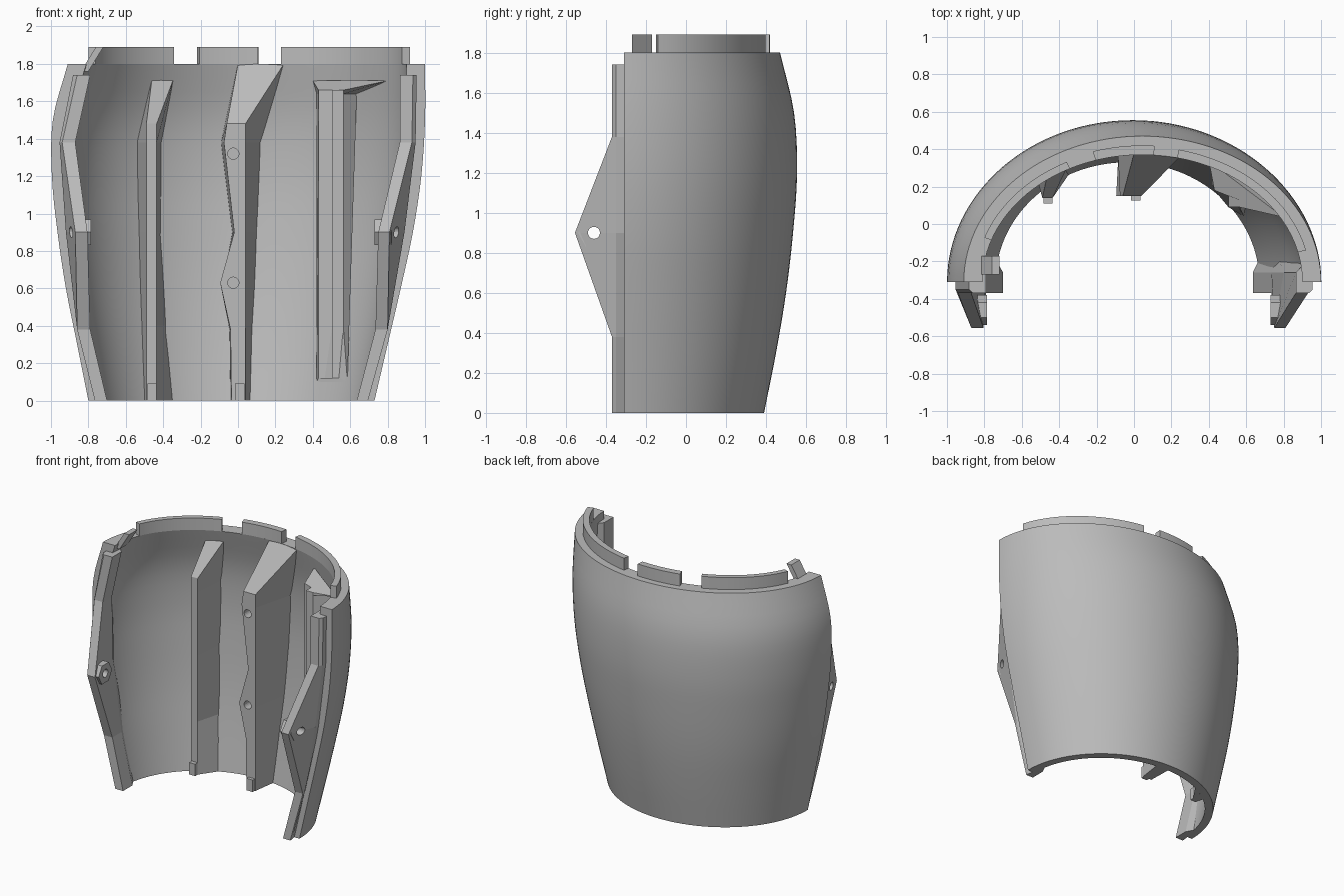
import bpy, bmesh, math

cube = bpy.data.objects.get("Cube")
if cube:
    bpy.data.objects.remove(cube, do_unlink=True)

grey = bpy.data.materials.new("plain grey")
grey.use_nodes = True
GREY = (0.5, 0.5, 0.5, 1)
grey.diffuse_color = GREY
grey.node_tree.nodes["Principled BSDF"].inputs["Base Color"].default_value = GREY

EDGE_Y = -0.31   # straight front edge of the shell
TOP = 1.8
STEP = 0.3
# Shell outline every STEP in height: right reach, left reach, back reach
OUTLINE = [(-.80, .73, .39), (-.86, .80, .45), (-.92, .87, .50), (-.965, .935, .535),
           (-.995, .98, .555), (-.99, 1.0, .54), (-.91, 1.0, .47)]


def outline(z):
    """Smoothly interpolated outline at height z."""
    t = min(max(z, 0), TOP) / STEP
    i = min(int(t), len(OUTLINE) - 2)
    f = t - i
    p1, p2 = OUTLINE[i], OUTLINE[i + 1]
    p0 = OUTLINE[i - 1] if i else [2 * a - b for a, b in zip(p1, p2)]
    p3 = OUTLINE[i + 2] if i + 2 < len(OUTLINE) else [2 * b - a for a, b in zip(p1, p2)]
    return [b + f / 2 * (c - a + f * (2 * a - 5 * b + 4 * c - d + f * (3 * (b - c) + d - a)))
            for a, b, c, d in zip(p0, p1, p2, p3)]


def thickness(z):
    return 0.06 + 0.04 * min(z, TOP) / TOP


def wall(angle, z, inset):
    """Point on the shell wall, moved inward by inset."""
    left, right, back = outline(z)
    return ((left + right) / 2 + ((right - left) / 2 - inset) * math.cos(angle),
            EDGE_Y + (back - EDGE_Y - inset) * math.sin(angle), z)


def wall_y(x, z):
    """Depth just behind the inner face of the wall at x."""
    left, right, back = outline(z)
    inset = thickness(z) * 0.92
    u = (x - (left + right) / 2) / ((right - left) / 2 - inset)
    return EDGE_Y + (back - EDGE_Y - inset) * math.sqrt(max(0, 1 - u * u))


def finish(name, bm, smooth=False):
    bmesh.ops.recalc_face_normals(bm, faces=bm.faces)
    mesh = bpy.data.meshes.new(name)
    bm.to_mesh(mesh)
    bm.free()
    mesh.materials.append(grey)
    obj = bpy.data.objects.new(name, mesh)
    bpy.context.collection.objects.link(obj)
    if smooth:
        bpy.ops.object.select_all(action='DESELECT')
        obj.select_set(True)
        bpy.context.view_layer.objects.active = obj
        bpy.ops.object.shade_smooth_by_angle(angle=math.radians(30))
    return obj


def loft(name, rings, smooth=False):
    """Skin closed cross-sections and cap both ends."""
    bm = bmesh.new()
    loops = [[bm.verts.new(p) for p in ring] for ring in rings]
    n = len(loops[0])
    for a, b in zip(loops, loops[1:]):
        for i in range(n):
            j = (i + 1) % n
            bm.faces.new((a[i], a[j], b[j], b[i]))
    bm.faces.new(loops[0])
    bm.faces.new(loops[-1])
    return finish(name, bm, smooth)


def box(name, x0, x1, y0, y1, z0, z1):
    return loft(name, [[(x0, y0, z), (x1, y0, z), (x1, y1, z), (x0, y1, z)] for z in (z0, z1)])


def cylinder(name, centre, radius, length, sides, axis):
    rings = []
    for end in (-length / 2, length / 2):
        ring = []
        for i in range(sides):
            a = math.tau * i / sides
            u, v = radius * math.cos(a), radius * math.sin(a)
            off = (end, u, v) if axis == 'X' else (u, end, v)
            ring.append([c + o for c, o in zip(centre, off)])
        rings.append(ring)
    return loft(name, rings)


def drill(obj, centre, radius, length, axis):
    """Cut a round hole and bake the result."""
    cutter = cylinder("hole_cutter", centre, radius, length, 20, axis)
    cutter.hide_render = True
    mod = obj.modifiers.new("hole", 'BOOLEAN')
    mod.operation, mod.solver, mod.object = 'DIFFERENCE', 'EXACT', cutter
    bpy.context.view_layer.update()
    graph = bpy.context.evaluated_depsgraph_get()
    baked = bpy.data.meshes.new_from_object(obj.evaluated_get(graph))
    obj.modifiers.clear()
    obj.data = baked
    bpy.data.objects.remove(cutter, do_unlink=True)


# Curved shell, swept around from the left edge to the right edge
levels = [TOP * i / 24 for i in range(25)]
loft("shell", [[wall(math.pi * k / 64, z, 0) for z in levels]
               + [wall(math.pi * k / 64, z, thickness(z)) for z in reversed(levels)]
               for k in range(65)], smooth=True)


# Raised lip segments standing on the inner half of the top rim
def lip(name, x_from, x_to, outer):
    left, right, _ = outline(TOP)
    mid, half = (left + right) / 2, (right - left) / 2 - outer
    a0, a1 = (math.acos((x - mid) / half) for x in (x_from, x_to))
    rings = []
    for k in range(17):
        a = a0 + (a1 - a0) * k / 16
        o, i = wall(a, TOP, outer)[:2], wall(a, TOP, thickness(TOP))[:2]
        rings.append([(*o, TOP), (*o, 1.89), (*i, 1.89), (*i, TOP)])
    loft(name, rings, smooth=True)


lip("lip_left", 0.92, 0.24, 0.055)
lip("lip_middle", 0.11, -0.22, 0.05)
lip("lip_right", -0.36, -0.80, 0.06)
# Leaning tab that closes the right end of the lip
loft("lip_right_tab", [[(x, -.17, z), (x + .04, -.17, z), (x + .04, -.27, z), (x, -.27, z)]
                       for x, z in ((-.84, 1.76), (-.76, 1.89))])


# Side flanges: height, front depth, outer, inner and rear inner reach
def flange(name, side, rows):
    rings = []
    for z, front, outer, inner, rear in rows:
        left, right, _ = outline(z)
        edge = right if side > 0 else -left
        base = edge - 0.045
        rings.append([(side * outer, front, z), (side * inner, front, z), (side * rear, -.26, z),
                      (side * (edge - 0.05), -.17, z), (side * base, EDGE_Y + .01, z),
                      (side * max(outer, base), EDGE_Y - .04, z)])
    body = loft(name, rings)
    tip = rows[2]
    at = (side * (tip[3] + 0.025), -.46, 0.9)
    boss = cylinder(name + "_boss", at, 0.08, 0.09, 6, 'X')
    for part in (body, boss):
        drill(part, at, 0.03, 0.6, 'X')


flange("flange_right", -1, [(1.74, -.37, .86, .79, .79), (1.38, -.37, .94, .87, .87),
                            (.9, -.555, .87, .805, .86), (.38, -.37, .86, .79, .79),
                            (0, -.37, .765, .70, .70)])
flange("flange_left", 1, [(1.74, -.37, .935, .865, .865), (1.38, -.37, .93, .865, .865),
                          (.9, -.555, .81, .75, .80), (.38, -.37, .80, .735, .735),
                          (0, -.37, .695, .635, .635)])


# Inner ribs: front height, back height, front x pair, back x pair
def rib(name, front_y, rows):
    return loft(name, [[(f0, front_y, zf), (f1, front_y, zf),
                        (b1, wall_y(b1, zb), zb), (b0, wall_y(b0, zb), zb)]
                       for zf, zb, f0, f1, b0, b1 in rows])


rib("rib_right", 0.14, [(0, 0, -.49, -.435, -.50, -.345), (.4, .4, -.49, -.435, -.515, -.385),
                        (.9, .9, -.49, -.435, -.53, -.415),
                        (1.38, 1.38, -.49, -.435, -.54, -.41), (1.48, 1.72, -.49, -.435, -.46, -.345)])
box("rib_right_foot", -.485, -.435, .11, .2, 0, .09)

middle = rib("rib_middle", 0.15, [(0, 0, -.035, .04, -.04, .065), (.38, .38, -.04, .04, -.045, .075),
                                  (.63, .63, -.095, .04, -.08, .09), (.9, .9, -.02, .04, -.03, .10),
                                  (1.38, 1.38, -.075, .04, -.09, .12), (1.48, 1.8, -.06, .04, 0, .245)])
for z in (.63, 1.32):
    drill(middle, (-.025, .15, z), .03, .16, 'Y')
box("rib_middle_foot", -.015, .035, .125, .2, 0, .09)

# Stepped rib with a flared top
rings = []
for zf, zb, b0, b1 in ((.12, .10, .42, .585), (1.64, 1.64, .42, .635), (1.66, 1.71, .40, .80)):
    rings.append([(b0, wall_y(b0, zb), zb), (.43, .18, zf), (.505, .15, zf),
                  (.505, .09, zf), (.565, .09, zf), (b1, wall_y(b1, zb), zb)])
loft("rib_left", rings)
